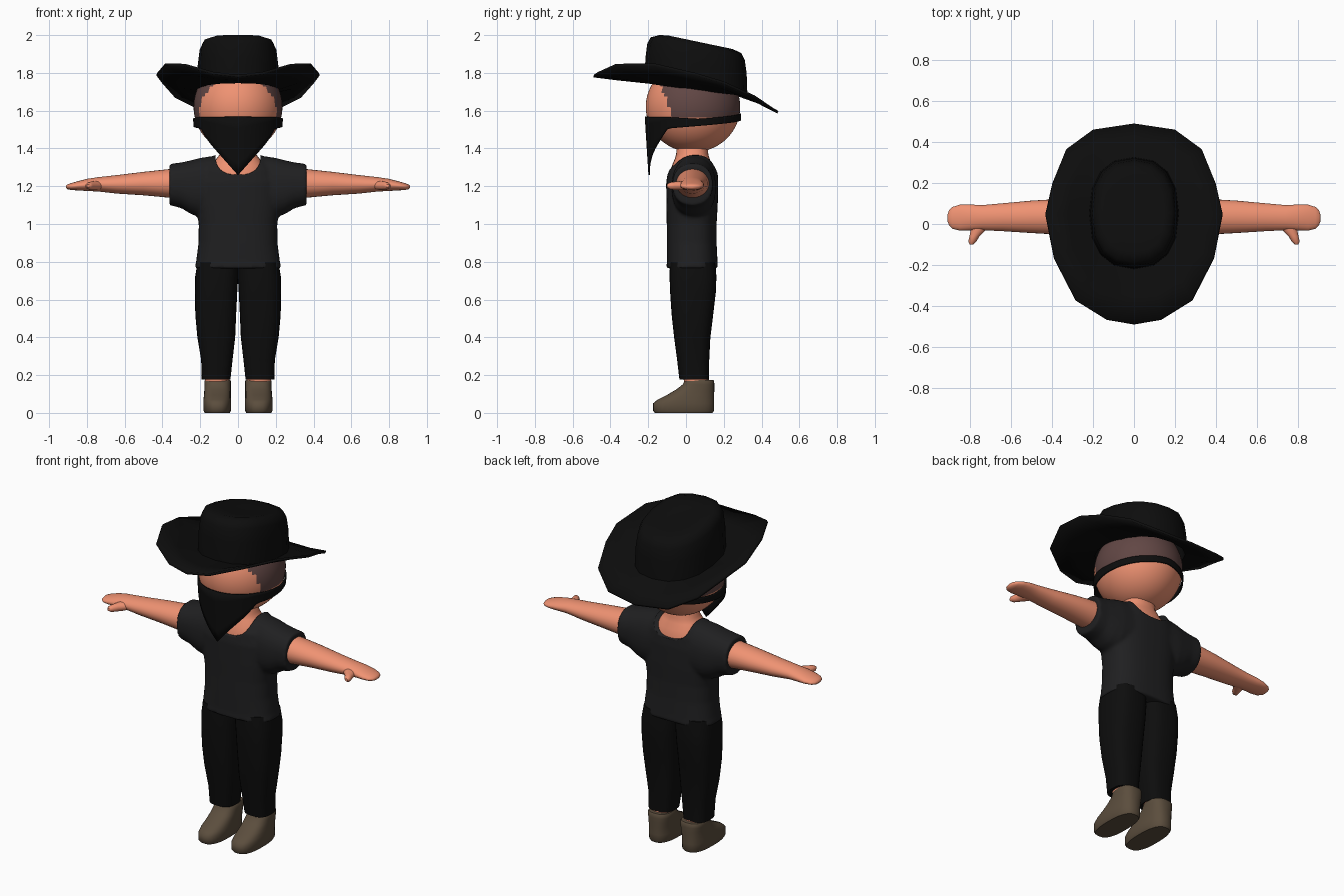
import bpy, bmesh
from math import sin, cos, pi, copysign


def mat(name, r, g, b):
    m = bpy.data.materials.new(name)
    m.diffuse_color = (r, g, b, 1)
    return m


SKIN = mat("skin", 0.87, 0.29, 0.17)
HAIR = mat("hair", 0.12, 0.062, 0.058)
BLACK = mat("black", 0.004, 0.004, 0.004)
SHIRT = mat("charcoal", 0.014, 0.014, 0.015)
BROWN = mat("boot_brown", 0.105, 0.075, 0.047)


def finish(name, bm, material, angle=50, mirror=False):
    bmesh.ops.recalc_face_normals(bm, faces=bm.faces)
    me = bpy.data.meshes.new(name)
    bm.to_mesh(me)
    bm.free()
    me.materials.append(material)
    me.shade_smooth()
    me.set_sharp_from_angle(angle=angle * pi / 180)
    ob = bpy.data.objects.new(name, me)
    bpy.context.collection.objects.link(ob)
    if mirror:
        ob.modifiers.new("mirror", 'MIRROR').use_mirror_merge = False
    return ob


def skin_rings(bm, rings, caps=True, close=True):
    vs = [[bm.verts.new(p) for p in r] for r in rings]
    n = len(vs[0])
    for a, b in zip(vs, vs[1:]):
        for i in range(n if close else n - 1):
            j = (i + 1) % n
            bm.faces.new((a[i], a[j], b[j], b[i]))
    if caps:
        bm.faces.new(vs[0])
        bm.faces.new(vs[-1])
    return vs


def loft(bm, axis, sections, n=28, power=2.3):
    """sections: (position, centre_a, radius_a, centre_b, radius_b)
    axis 'z': a = x, b = y;  axis 'x': a = z, b = y;  axis 'y': a = x, b = z"""
    rings = []
    for p, ca, ra, cb, rb in sections:
        ring = []
        for i in range(n):
            t = 2 * pi * i / n
            a = ca + ra * copysign(abs(cos(t)) ** (2 / power), cos(t))
            b = cb + rb * copysign(abs(sin(t)) ** (2 / power), sin(t))
            ring.append({'z': (a, b, p), 'x': (p, b, a), 'y': (a, p, b)}[axis])
        rings.append(ring)
    skin_rings(bm, rings)


def lofted(name, axis, sections, material, mirror=False, **kw):
    bm = bmesh.new()
    loft(bm, axis, sections, **kw)
    return finish(name, bm, material, mirror=mirror)


def interp(table, x):
    for (x0, y0), (x1, y1) in zip(table, table[1:]):
        if x <= x1:
            return y0 + (y1 - y0) * (x - x0) / (x1 - x0)
    return table[-1][1]


# head, with the hair painted on the sides and back
bm = bmesh.new()
bmesh.ops.create_uvsphere(bm, u_segments=64, v_segments=40, radius=1)
for v in bm.verts:
    v.co = (v.co.x * 0.235, 0.037 + v.co.y * 0.25, 1.62 + v.co.z * 0.24)
for f in bm.faces:
    c = f.calc_center_median()
    if c.z > 1.57 and c.y > -0.08 - 0.4 * (c.z - 1.6):
        f.material_index = 1
head = finish("head", bm, SKIN)
head.data.materials.append(HAIR)

# neck and upper chest
lofted("neck", 'z', [(1.18, 0, 0.17, 0.033, 0.122), (1.26, 0, 0.16, 0.033, 0.12),
                     (1.31, 0, 0.14, 0.033, 0.107), (1.345, 0, 0.115, 0.033, 0.092),
                     (1.37, 0, 0.095, 0.033, 0.085), (1.45, 0, 0.09, 0.033, 0.08)], SKIN)

# arms with mitten hands and thumbs
bm = bmesh.new()
loft(bm, 'x', [(0.22, 1.215, 0.09, 0.035, 0.09), (0.36, 1.215, 0.076, 0.035, 0.087),
               (0.50, 1.214, 0.062, 0.035, 0.079), (0.64, 1.21, 0.049, 0.033, 0.068),
               (0.74, 1.21, 0.038, 0.031, 0.061), (0.80, 1.207, 0.032, 0.032, 0.063),
               (0.85, 1.202, 0.024, 0.031, 0.063), (0.885, 1.198, 0.018, 0.03, 0.053),
               (0.902, 1.197, 0.013, 0.03, 0.037), (0.91, 1.197, 0.005, 0.03, 0.014)], power=2)
loft(bm, 'y', [(0.02, 0.74, 0.05, 1.205, 0.026), (-0.03, 0.76, 0.036, 1.203, 0.024),
               (-0.06, 0.778, 0.024, 1.202, 0.022), (-0.085, 0.788, 0.02, 1.202, 0.018),
               (-0.1, 0.792, 0.009, 1.202, 0.008)], n=16, power=2)
finish("arm", bm, SKIN, mirror=True)

# shirt: torso and sleeves fused, then the neckline cut out
bm = bmesh.new()
loft(bm, 'z', [(0.765, 0, 0.23, 0.033, 0.137), (0.80, 0, 0.222, 0.033, 0.134),
               (0.90, 0, 0.209, 0.03, 0.132), (1.0, 0, 0.208, 0.03, 0.132),
               (1.1, 0, 0.222, 0.032, 0.136), (1.22, 0, 0.228, 0.033, 0.138),
               (1.29, 0, 0.205, 0.036, 0.13), (1.33, 0, 0.17, 0.045, 0.108),
               (1.355, 0, 0.14, 0.05, 0.085), (1.37, 0, 0.11, 0.05, 0.06)], n=40, power=2.6)
for s in (-1, 1):
    loft(bm, 'x', [(s * 0.1, 1.2, 0.165, 0.045, 0.115), (s * 0.2, 1.193, 0.157, 0.04, 0.117),
                   (s * 0.25, 1.195, 0.142, 0.037, 0.113), (s * 0.30, 1.205, 0.121, 0.035, 0.108),
                   (s * 0.363, 1.209, 0.109, 0.035, 0.106)], n=32)
shirt = finish("shirt", bm, SHIRT)
rm = shirt.modifiers.new("fuse", 'REMESH')
rm.mode, rm.voxel_size, rm.use_smooth_shade = 'VOXEL', 0.01, True
sm = shirt.modifiers.new("soften", 'SMOOTH')
sm.factor, sm.iterations = 0.5, 4
cutter = lofted("neckline_cutter", 'y', [(-0.4, 0, 0.12, 1.37, 0.115), (0.4, 0, 0.12, 1.37, 0.1)],
                SHIRT, n=32, power=2.6)
cutter.hide_render = True
cutter.hide_set(True)
cut = shirt.modifiers.new("neckline", 'BOOLEAN')
cut.operation, cut.object, cut.solver = 'DIFFERENCE', cutter, 'EXACT'

# trousers
lofted("trouser_leg", 'z', [(0.178, 0.116, 0.076, 0.043, 0.078), (0.28, 0.112, 0.083, 0.038, 0.085),
                            (0.40, 0.115, 0.1, 0.033, 0.096), (0.52, 0.118, 0.108, 0.034, 0.11),
                            (0.64, 0.116, 0.112, 0.037, 0.121), (0.72, 0.113, 0.114, 0.037, 0.124),
                            (0.80, 0.106, 0.108, 0.035, 0.12)], BLACK, mirror=True, power=2.8)
# ankles
lofted("ankle", 'z', [(0.15, 0.11, 0.066, 0.06, 0.068), (0.2, 0.11, 0.066, 0.05, 0.066)],
       SKIN, mirror=True)

# boots
lofted("boot", 'z', [(0, 0.11, 0.066, -0.012, 0.153), (0.012, 0.11, 0.073, -0.013, 0.162),
                     (0.05, 0.11, 0.074, -0.013, 0.162), (0.07, 0.11, 0.073, -0.001, 0.15),
                     (0.095, 0.109, 0.071, 0.024, 0.125), (0.125, 0.108, 0.07, 0.05, 0.1),
                     (0.15, 0.108, 0.07, 0.066, 0.084), (0.168, 0.108, 0.07, 0.07, 0.079),
                     (0.175, 0.108, 0.066, 0.07, 0.074)], BROWN, mirror=True, power=2.6)

# bandana: a strap round the head that drops to a point in front
lower = [(0, 1.258), (0.43, 1.365), (0.75, 1.438), (1.0, 1.505), (1.5, 1.515), (pi, 1.55)]
upper = [(0, 1.568), (1.0, 1.566), (1.7, 1.556), (pi, 1.586)]
rings = []
for k in range(6):
    ring = []
    for i in range(64):
        t = 2 * pi * i / 64 - pi
        top, low = interp(upper, abs(t)), interp(lower, abs(t))
        z = top + (low - top) * k / 5
        r = 1 - 0.25 * max(0, 1.56 - z)
        ring.append((0.238 * r * sin(t), 0.037 - 0.255 * r * cos(t), z))
    rings.append(ring)
bm = bmesh.new()
skin_rings(bm, rings, caps=False)
finish("bandana", bm, BLACK).modifiers.new("thickness", 'SOLIDIFY').thickness = 0.008

# hat: sixteen-sided curled brim flowing into a sloping crown
half = [(0, -0.488, 1.79), (0.13, -0.465, 1.805), (0.28, -0.37, 1.848), (0.385, -0.165, 1.85),
        (0.428, 0.05, 1.80), (0.395, 0.2, 1.755), (0.33, 0.365, 1.68), (0.2, 0.46, 1.615),
        (0, 0.49, 1.598)]
edge = half + [(-x, y, z) for x, y, z in half[-2:0:-1]]


def crown(rx, ry, height):
    ring = []
    for i in range(16):
        t = 2 * pi * i / 16
        x = rx * copysign(abs(sin(t)) ** 0.85, sin(t))
        y = 0.053 - ry * copysign(abs(cos(t)) ** 0.85, cos(t))
        ring.append((x, y, height(y)))
    return ring


def base(y):
    return 1.722 - 0.13 * (y - 0.05)


def top(y):
    return min(2.0, 1.978 - 0.21 * y)


root = crown(0.218, 0.272, base)
mid = [tuple((a + b) / 2 for a, b in zip(p, q)) for p, q in zip(edge, root)]
rings = [edge, mid, root,
         crown(0.213, 0.268, lambda y: (base(y) + top(y)) / 2),
         crown(0.203, 0.258, lambda y: top(y) - 0.045),
         crown(0.188, 0.24, lambda y: top(y) - 0.012),
         crown(0.15, 0.195, top),
         crown(0.07, 0.1, lambda y: top(y) - 0.012)]
bm = bmesh.new()
vs = skin_rings(bm, rings, caps=False)
bm.faces.new(vs[-1])
hat = finish("hat", bm, BLACK, angle=60)
sol = hat.modifiers.new("thickness", 'SOLIDIFY')
sol.thickness = 0.014
